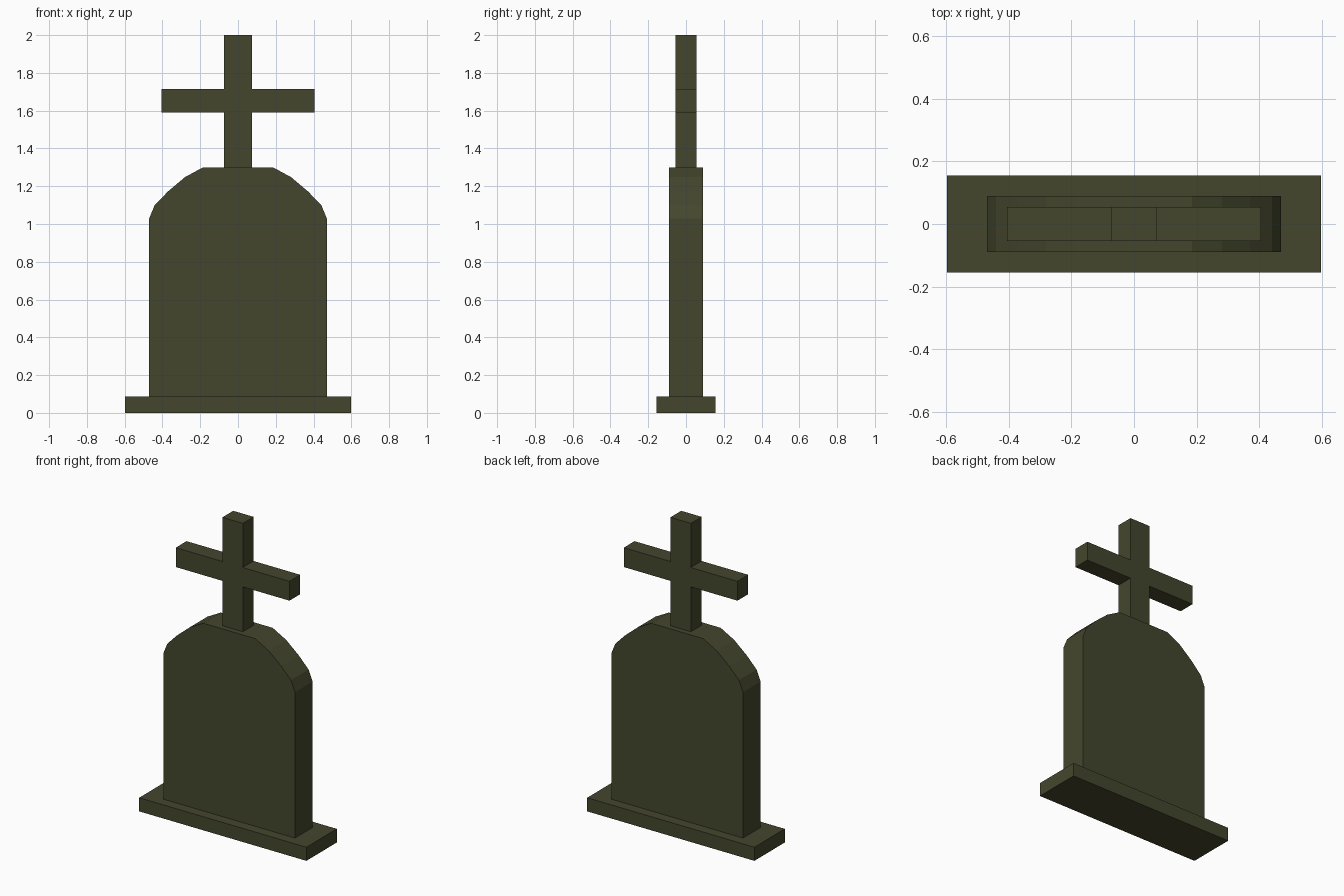
import bpy
import bmesh

if "Cube" in bpy.data.objects:
    bpy.data.objects.remove(bpy.data.objects["Cube"])

stone = bpy.data.materials.new("dark olive stone")
stone.diffuse_color = (0.058, 0.062, 0.027, 1)
stone.use_nodes = True
stone.node_tree.nodes["Principled BSDF"].inputs["Base Color"].default_value = stone.diffuse_color


def extrude_profile(name, right_half, depth):
    """Mirror a right-hand (x, z) outline, listed bottom to top, and extrude it along y."""
    outline = right_half + [(-x, z) for x, z in reversed(right_half)]
    bm = bmesh.new()
    face = bm.faces.new([bm.verts.new((x, -depth / 2, z)) for x, z in outline])
    ext = bmesh.ops.extrude_face_region(bm, geom=[face], use_keep_orig=True)
    moved = [v for v in ext["geom"] if isinstance(v, bmesh.types.BMVert)]
    bmesh.ops.translate(bm, vec=(0, depth, 0), verts=moved)
    bmesh.ops.recalc_face_normals(bm, faces=bm.faces[:])
    mesh = bpy.data.meshes.new(name)
    bm.to_mesh(mesh)
    bm.free()
    mesh.materials.append(stone)
    obj = bpy.data.objects.new(name, mesh)
    bpy.context.collection.objects.link(obj)
    return obj


# Plinth
extrude_profile("base", [(0.597, 0), (0.597, 0.088)], 0.31)

# Headstone with faceted shoulders
extrude_profile("headstone", [(0.47, 0.088), (0.47, 1.03), (0.441, 1.10),
                              (0.37, 1.173), (0.281, 1.248), (0.185, 1.30)], 0.18)

# Cross on top, post and arms flush
extrude_profile("cross", [(0.073, 1.30), (0.073, 1.59), (0.406, 1.59),
                          (0.406, 1.715), (0.073, 1.715), (0.073, 2.0)], 0.11)
